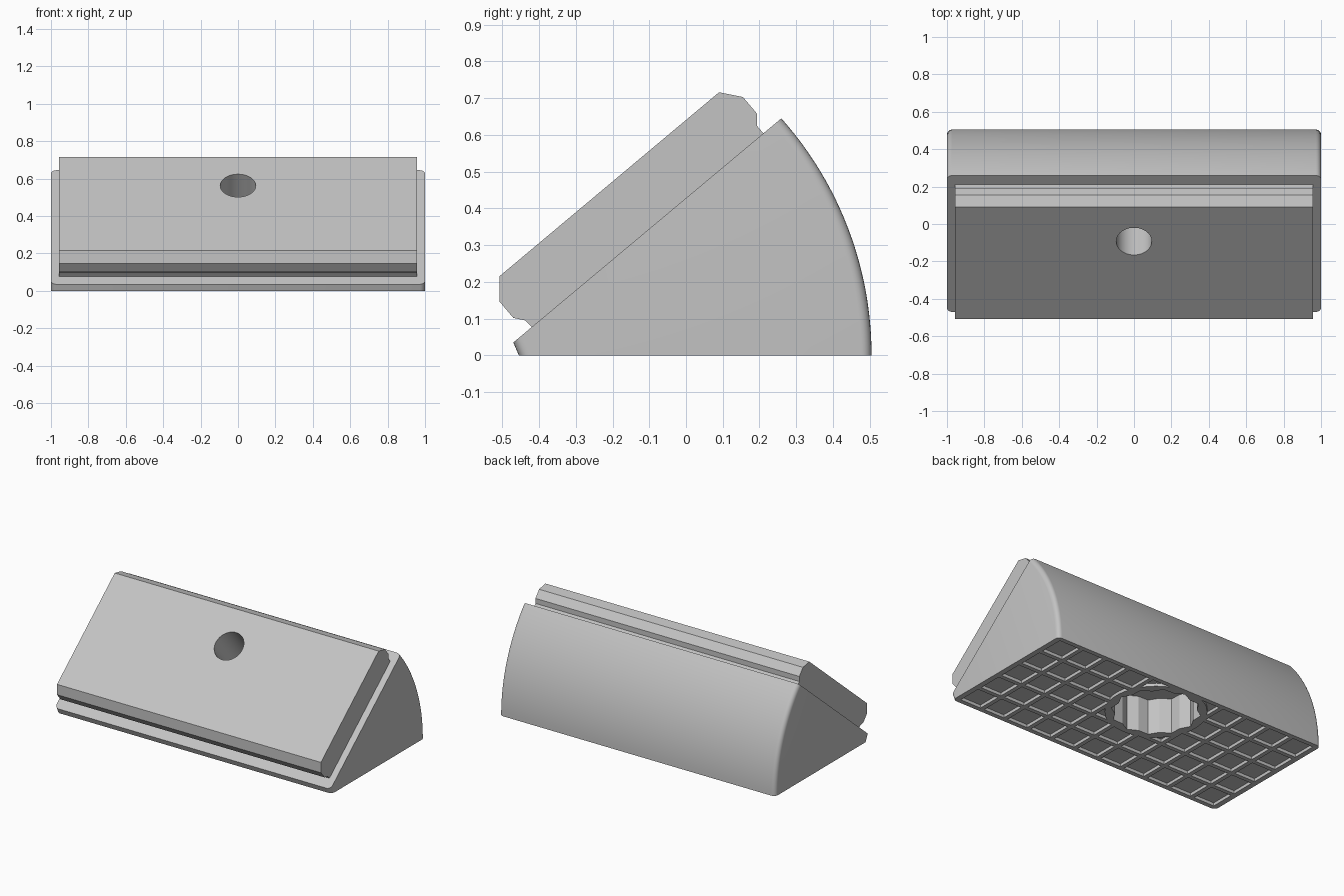
import bpy, bmesh, math
from mathutils import Matrix, Vector

if "Cube" in bpy.data.objects:
    bpy.data.objects.remove(bpy.data.objects["Cube"])

grey = bpy.data.materials.new("plain grey")
grey.diffuse_color = (0.55, 0.55, 0.55, 1)
grey.use_nodes = True
grey.node_tree.nodes["Principled BSDF"].inputs["Base Color"].default_value = grey.diffuse_color


def finish(bm, name):
    bmesh.ops.recalc_face_normals(bm, faces=bm.faces)
    me = bpy.data.meshes.new(name)
    bm.to_mesh(me)
    bm.free()
    me.materials.append(grey)
    ob = bpy.data.objects.new(name, me)
    bpy.context.collection.objects.link(ob)
    return ob


def extrude(bm, points, offset):
    face = bm.faces.new([bm.verts.new(p) for p in points])
    geom = bmesh.ops.extrude_face_region(bm, geom=[face])["geom"]
    bmesh.ops.translate(bm, vec=offset, verts=[v for v in geom if isinstance(v, bmesh.types.BMVert)])


def cut(ob, cutter):
    mod = ob.modifiers.new("cut", 'BOOLEAN')
    mod.operation, mod.solver, mod.object = 'DIFFERENCE', 'EXACT', cutter
    bpy.context.view_layer.update()
    dg = bpy.context.evaluated_depsgraph_get()
    me = bpy.data.meshes.new_from_object(ob.evaluated_get(dg))
    ob.modifiers.clear()
    ob.data = me


def cylinder(name, radius, depth, matrix, sides=64):
    bm = bmesh.new()
    bmesh.ops.create_cone(bm, cap_ends=True, segments=sides, radius1=radius,
                          radius2=radius, depth=depth, matrix=matrix)
    return finish(bm, name)


# Wedge body: flat base, curved back, sloping front, rounded end edges
R, steps = 0.97, 24
sweep = math.asin(0.645 / R)
back = [(0.505 - R + R * math.cos(sweep * i / steps), R * math.sin(sweep * i / steps))
        for i in range(steps + 1)]
profile = [(-0.455, 0)] + back + [(-0.47, 0.035)]
bm = bmesh.new()
extrude(bm, [(-1, y, z) for y, z in profile], (2, 0, 0))


def is_rounded(e):
    a, b = (v.co for v in e.verts)
    on_end = abs(a.x - b.x) < 1e-5
    on_back = min(a.y, b.y) > 0.25
    on_lip = max(a.y, b.y) < -0.45
    return on_end and (on_back or on_lip)


bmesh.ops.bevel(bm, geom=[e for e in bm.edges if is_rounded(e)], offset=0.028,
                segments=5, profile=0.5, affect='EDGES')
body = finish(bm, "wedge_body")

# Rail plate lying on the slope, with undercut edges
rail_profile = [(-0.41, 0.066), (-0.42, 0.078), (-0.437, 0.095), (-0.47, 0.102), (-0.508, 0.147),
                (-0.508, 0.215), (0.09, 0.716), (0.155, 0.703), (0.193, 0.658),
                (0.193, 0.625), (0.21, 0.605), (0.22, 0.593)]
bm = bmesh.new()
extrude(bm, [(-0.957, y, z) for y, z in rail_profile], (1.914, 0, 0))
rail = finish(bm, "sloped_rail")

# Shallow waffle grid under the base, leaving a plain ring around the socket
nx, ny, rib = 11, 5, 0.028
x0, x1, y0, y1 = -0.965, 0.965, -0.425, 0.475
px, py = (x1 - x0 + rib) / nx, (y1 - y0 + rib) / ny
bm = bmesh.new()
for i in range(nx):
    for j in range(ny):
        c = Vector((x0 + i * px + (px - rib) / 2, y0 + j * py + (py - rib) / 2, 0))
        bmesh.ops.create_cube(bm, size=1, matrix=Matrix.Translation(c)
                              @ Matrix.Diagonal((px - rib, py - rib, 0.04, 1)))
cells = finish(bm, "grid_cutter")
ring = cylinder("ring_cutter", 0.3, 0.3, Matrix.Translation((0, 0.2, 0)))
cut(cells, ring)
cut(body, cells)

# Twelve-pointed socket in the base
bm = bmesh.new()
star = []
for i in range(24):
    r, a = (0.265, 0.24)[i % 2], math.tau * i / 24
    star.append((r * math.cos(a), 0.2 + r * math.sin(a), -0.1))
extrude(bm, star, (0, 0, 0.33))
socket = finish(bm, "socket_cutter")
cut(body, socket)

# Round bore square to the slope, running into the socket
axis = Vector((0, -0.642, 0.767))
turn = axis.to_track_quat('Z', 'Y').to_matrix().to_4x4()
bore = cylinder("bore_cutter", 0.095, 0.6,
                Matrix.Translation(Vector((0, -0.093, 0.563)) - axis * 0.14) @ turn, 48)
cut(body, bore)
cut(rail, bore)

for helper in (cells, ring, socket, bore):
    bpy.data.objects.remove(helper)

# Smooth curves, crisp edges
for ob in (body, rail):
    bpy.ops.object.select_all(action='DESELECT')
    ob.select_set(True)
    bpy.context.view_layer.objects.active = ob
    bpy.ops.object.shade_smooth_by_angle(angle=math.radians(25))
